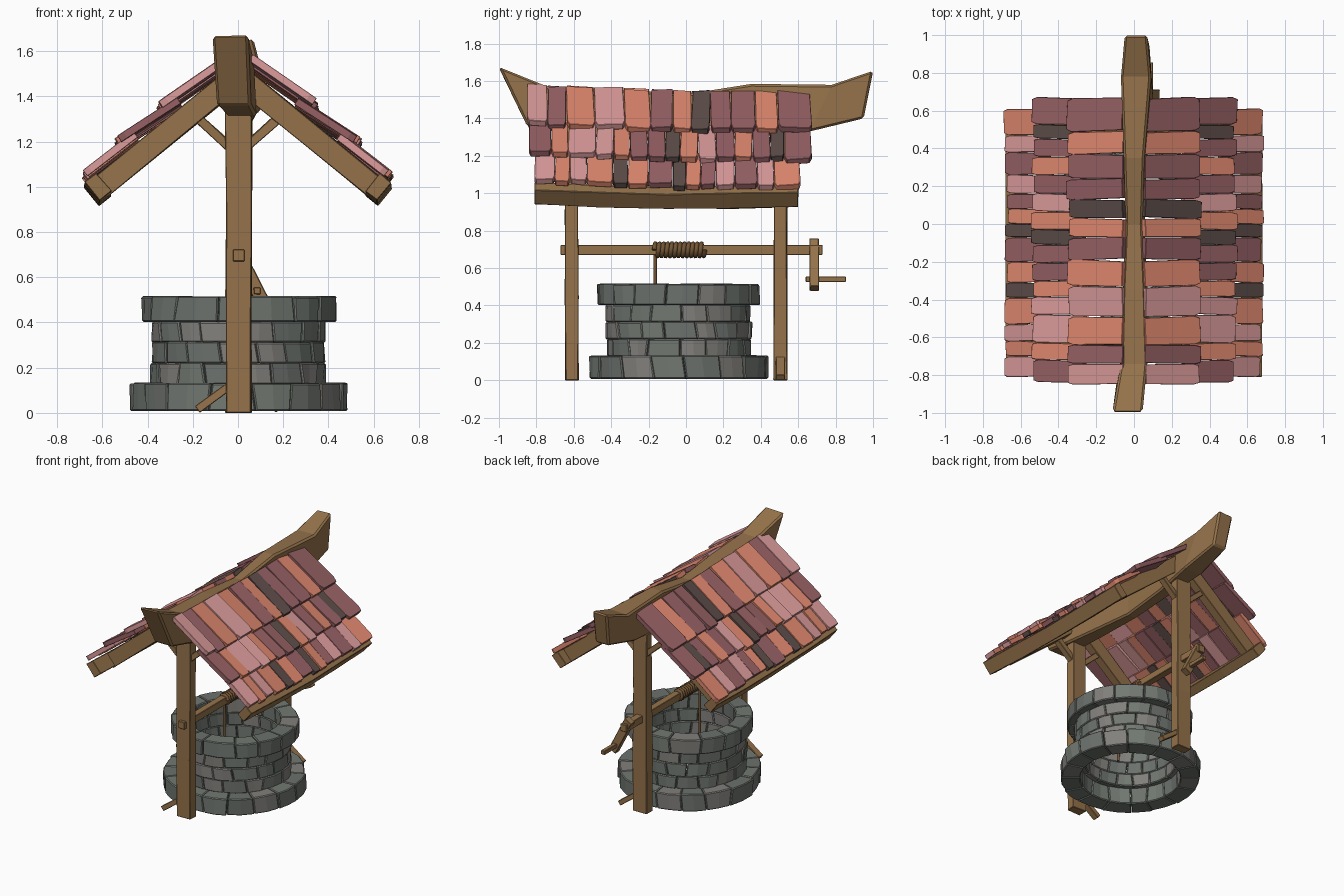
import bpy, bmesh, math, random
from mathutils import Vector

if "Cube" in bpy.data.objects:
    bpy.data.objects.remove(bpy.data.objects["Cube"])

random.seed(4)


def material(name, rgb):
    m = bpy.data.materials.new(name)
    m.diffuse_color = (*rgb, 1)
    m.use_nodes = True
    m.node_tree.nodes["Principled BSDF"].inputs["Base Color"].default_value = m.diffuse_color
    return m


WOOD = material("wood", (0.30, 0.17, 0.07))
ROPE = material("rope", (0.17, 0.09, 0.035))
STONES = [material("stone_%d" % i, c) for i, c in enumerate(
    [(0.17, 0.19, 0.17), (0.22, 0.215, 0.20), (0.15, 0.165, 0.15)])]
TILES = {"P": material("tile_pink", (0.72, 0.33, 0.33)),
         "O": material("tile_orange", (0.75, 0.25, 0.16)),
         "M": material("tile_mauve", (0.31, 0.12, 0.13)),
         "D": material("tile_dark", (0.11, 0.075, 0.068))}


def jit(a):
    return random.uniform(-a, a)


def finish(name, bm, mats, bevel=0.0):
    bmesh.ops.recalc_face_normals(bm, faces=bm.faces)
    me = bpy.data.meshes.new(name)
    bm.to_mesh(me)
    bm.free()
    for m in mats:
        me.materials.append(m)
    ob = bpy.data.objects.new(name, me)
    bpy.context.collection.objects.link(ob)
    if bevel:
        b = ob.modifiers.new("bevel", "BEVEL")
        b.width, b.segments = bevel, 1
    return ob


def loft(bm, rings, mat=0):
    """Skin a list of equal-length point rings and cap both ends."""
    vs = [[bm.verts.new(p) for p in r] for r in rings]
    n = len(vs[0])
    faces = [bm.faces.new(vs[0]), bm.faces.new(vs[-1])]
    for a, b in zip(vs, vs[1:]):
        for i in range(n):
            j = (i + 1) % n
            faces.append(bm.faces.new((a[i], a[j], b[j], b[i])))
    for f in faces:
        f.material_index = mat


def beam(name, p0, p1, side, w, h, rough=0.003, parts=1, sag=0.0):
    """Timber from p0 to p1; w is its size along 'side', h across it."""
    p0, p1, side = Vector(p0), Vector(p1), Vector(side).normalized()
    up = (p1 - p0).cross(side).normalized()
    bm = bmesh.new()
    rings = []
    for k in range(parts + 1):
        t = k / parts
        c = p0.lerp(p1, t) - Vector((0, 0, sag * 4 * t * (1 - t)))
        rings.append([c + side * (a * w / 2 + jit(rough)) + up * (b * h / 2 + jit(rough))
                      for a, b in ((-1, -1), (1, -1), (1, 1), (-1, 1))])
    loft(bm, rings)
    return finish(name, bm, [WOOD], 0.003)


# Stone courses of the well wall
WELL_Y = -0.04


def course(name, r_in, r_out, z0, z1, count, phase):
    bm = bmesh.new()
    step = math.tau / count
    cuts = [(phase + (i + jit(0.16)) * step, jit(0.06) * step) for i in range(count)]
    for i in range(count):
        a0, s0 = cuts[i]
        a1, s1 = cuts[(i + 1) % count]
        if i == count - 1:
            a1 += math.tau
        ro, top = r_out + jit(0.007), z1 + jit(0.003)
        gap = 0.001 / r_out
        rings = []
        for k in range(3):
            t = k / 2
            ring = []
            for r, z, sg in ((r_in, z0, -1), (ro + jit(0.004), z0, -1),
                             (ro + jit(0.006), top, 1), (r_in, top, 1)):
                a = (a0 + gap + sg * s0) * (1 - t) + (a1 - gap + sg * s1) * t
                ring.append((r * math.cos(a), WELL_Y + r * math.sin(a), z))
            rings.append(ring)
        loft(bm, rings, random.randrange(3))
    finish(name, bm, STONES, 0.006)


course("base_stones", 0.345, 0.478, 0.008, 0.132, 16, 0.1)
for i in range(3):
    z = 0.127 + i * 0.092
    course("wall_stones_%d" % (i + 1), 0.31, 0.385, z, z + 0.094, 16, 0.2 * i)
course("rim_stones", 0.31, 0.43, 0.403, 0.515, 15, 0.25)

# Posts, foot braces, knee braces and rafters, front and back
for label, y, foot in (("front", -0.61, -1), ("back", 0.505, 1)):
    beam(label + "_post", (0.003, y, 0), (0.003, y, 1.33), (1, 0, 0), 0.115, 0.07, 0.004, 3)
    beam(label + "_foot_brace", (foot * 0.18, y, 0.015), (foot * 0.03, y, 0.125),
         (0, 1, 0), 0.05, 0.035, 0.001)
    for s, sn in ((-1, "left"), (1, "right")):
        beam("%s_%s_knee_brace" % (label, sn), (s * 0.03, y, 1.17), (s * 0.175, y, 1.30),
             (0, 1, 0), 0.045, 0.04)
        beam("%s_%s_rafter" % (label, sn), (s * 0.61, y, 0.995), (s * 0.02, y, 1.475),
             (0, 1, 0), 0.065, 0.10, 0.004)

# Eave beams
for s, sn in ((-1, "left"), (1, "right")):
    beam(sn + "_eave_beam", (s * 0.622, -0.81, 1.0), (s * 0.622, 0.60, 0.985),
         (s * 0.77, 0, -0.64), 0.068, 0.105, 0.005, 4, 0.015)

# Sagging ridge beam: top y, top z, bottom y, bottom z, left x, right x
RIDGE = [(-1.0, 1.67, -0.85, 1.36, -0.115, 0.045), (-0.74, 1.565, -0.62, 1.31, -0.07, 0.07),
         (-0.35, 1.55, -0.35, 1.29, -0.06, 0.06), (0, 1.525, 0, 1.27, -0.045, 0.045),
         (0.35, 1.58, 0.35, 1.30, -0.055, 0.055), (0.78, 1.575, 0.66, 1.33, -0.07, 0.09),
         (1.0, 1.65, 0.95, 1.40, -0.05, 0.07)]
bm = bmesh.new()
loft(bm, [[(x0, yt, zt), (x1, yt, zt + 0.005), (x1 + 0.012, yb, zb), (x0 + 0.02, yb, zb)]
          for yt, zt, yb, zb, x0, x1 in RIDGE])
finish("ridge_beam", bm, [WOOD], 0.012)

# Roof tiles: upper edge, lower edge (x, z), joint positions along y, colours
ROWS = [("top", (0.06, 1.57), (0.35, 1.37),
         (-.85, -.74, -.64, -.49, -.33, -.19, -.07, .03, .13, .24, .37, .49, .67),
         "PMOPOMODMMOM"),
        ("middle", (0.27, 1.39), (0.54, 1.215),
         (-.84, -.72, -.63, -.48, -.385, -.3, -.205, -.11, -.03, .065, .16, .26, .355, .45,
          .525, .67), "MOPPOMMDOPMOMDM"),
        ("lower", (0.46, 1.235), (0.68, 1.065),
         (-.81, -.70, -.62, -.53, -.39, -.31, -.20, -.07, 0, .08, .16, .26, .38, .47, .61),
         "POPODOMDOMPMPO")]
keys = list(TILES)
for name, up, low, joints, colours in ROWS:
    bm = bmesh.new()
    for s in (-1, 1):
        for y0, y1, col in zip(joints, joints[1:], colours):
            w, yc = y1 - y0 - 0.001, (y0 + y1) / 2
            length = math.dist(up, low) + jit(0.012)
            d = Vector((low[0] - up[0], 0, low[1] - up[1])).normalized()
            n = Vector((-d.z, 0, d.x))
            sag = 0.01 - 0.032 * min(1, (yc + 0.85) / 0.85)  # roof settles toward the back
            origin = Vector((up[0], yc, up[1] + sag)) + n * jit(0.006)
            tilt, skew = jit(0.05), jit(0.03)
            outline = [(-.48, 0), (.48, 0), (.5, .9), (.42, 1), (-.42, 1), (-.5, .9)]
            rings = []
            for depth in (0, -0.034):
                ring = []
                for a, b in outline:
                    p = origin + d * (b * length) + n * (depth + a * w * tilt * 2)
                    p.y += a * w + (b - 0.5) * length * skew
                    p.x *= s
                    ring.append(p)
                rings.append(ring)
            loft(bm, rings, keys.index(col))
    finish(name + "_roof_tiles", bm, [TILES[k] for k in keys], 0.002)

# Winding axle with crank arm and handle
beam("axle", (0.003, -0.67, 0.697), (0.003, 0.73, 0.697), (1, 0, 0), 0.052, 0.052, 0.001)
beam("crank_arm", (-0.02, 0.685, 0.745), (0.11, 0.685, 0.49), (0, 1, 0), 0.05, 0.06, 0.002)
beam("crank_handle", (0.085, 0.64, 0.54), (0.085, 0.855, 0.54), (1, 0, 0), 0.03, 0.03, 0.001)


# Rope wound on the axle and hanging into the well
def rope(name, pts, radius):
    cu = bpy.data.curves.new(name, "CURVE")
    cu.dimensions = "3D"
    cu.bevel_depth, cu.bevel_resolution, cu.use_fill_caps = radius, 1, True
    sp = cu.splines.new("POLY")
    sp.points.add(len(pts) - 1)
    for p, q in zip(sp.points, pts):
        p.co = (*q, 1)
    cu.materials.append(ROPE)
    bpy.context.collection.objects.link(bpy.data.objects.new(name, cu))


TURNS = 12
rope("rope_coil", [(0.003 + 0.033 * math.cos(i * math.tau / 8), -0.17 + 0.27 * i / (TURNS * 8),
                    0.697 + 0.033 * math.sin(i * math.tau / 8)) for i in range(TURNS * 8 + 1)], 0.013)
rope("hanging_rope", [(0.003, -0.165, 0.68), (0.003, -0.165, 0.2)], 0.010)
